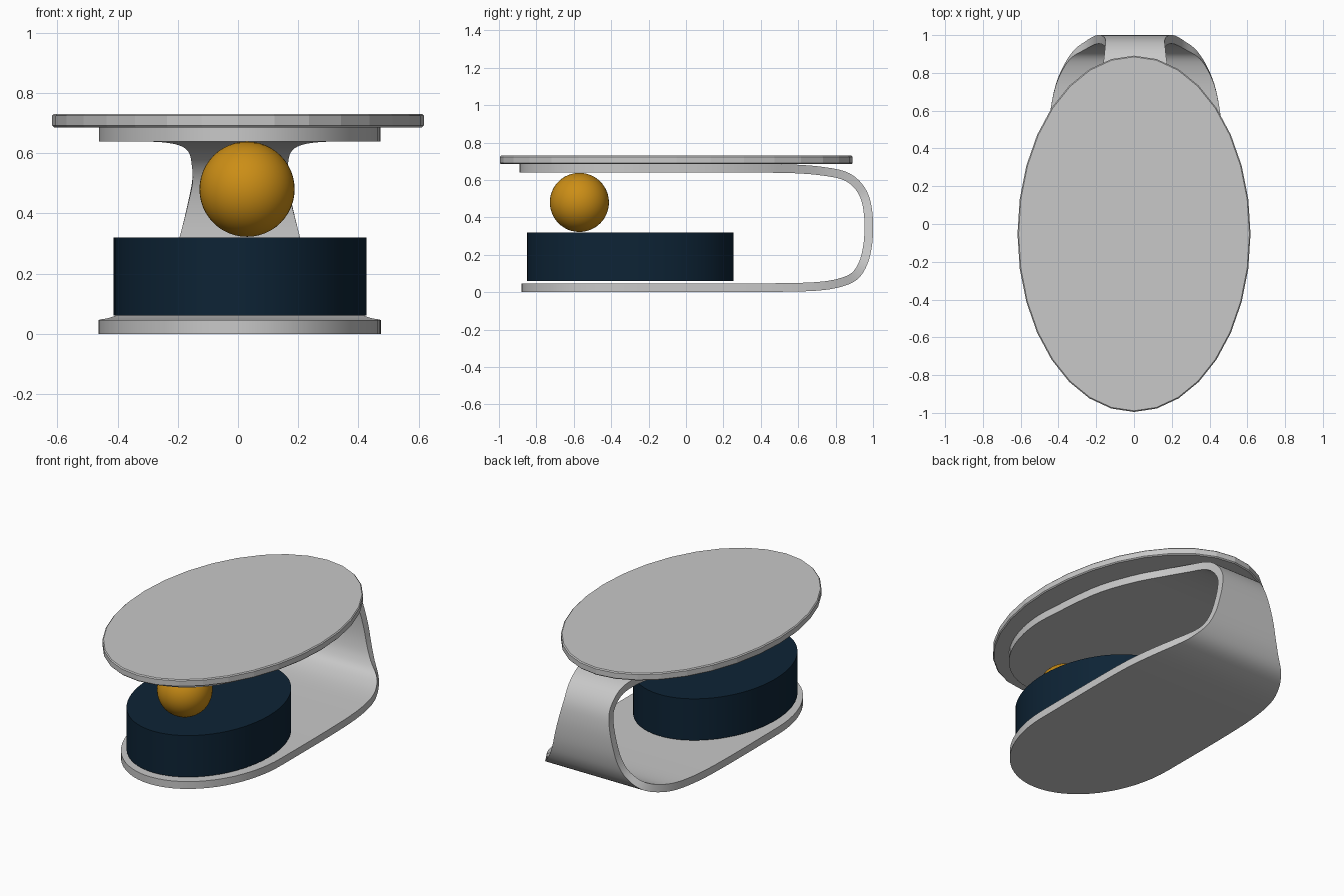
import bpy, bmesh, math
from mathutils import Vector

if "Cube" in bpy.data.objects:
    bpy.data.objects.remove(bpy.data.objects["Cube"])


def material(name, rgb):
    m = bpy.data.materials.new(name)
    m.diffuse_color = (*rgb, 1)
    m.use_nodes = True
    m.node_tree.nodes["Principled BSDF"].inputs["Base Color"].default_value = m.diffuse_color
    return m


GREY = material("light grey", (0.58, 0.58, 0.58))
NAVY = material("navy", (0.004, 0.017, 0.036))
GOLD = material("amber", (0.60, 0.27, 0.008))


def finish(obj, name, mat, angle=30):
    obj.name = name
    obj.data.materials.append(mat)
    bpy.ops.object.select_all(action='DESELECT')
    obj.select_set(True)
    bpy.context.view_layer.objects.active = obj
    if angle:
        bpy.ops.object.shade_smooth_by_angle(angle=math.radians(angle))
    return obj


def elliptic_disc(name, mat, sides, centre, half, angle):
    bpy.ops.mesh.primitive_cylinder_add(vertices=sides, radius=1, depth=2, location=centre)
    obj = bpy.context.object
    obj.scale = half
    bpy.ops.object.transform_apply(location=False, rotation=False, scale=True)
    return finish(obj, name, mat, angle)


# Top cover: faceted oval disc with a small bevelled rim
cover = elliptic_disc("top_cover", GREY, 32, (0, -0.052, 0.7075), (0.617, 0.943, 0.0225), 0)
bev = cover.modifiers.new("rim", 'BEVEL')
bev.width = 0.006
bev.segments = 1
bev.limit_method = 'ANGLE'
bev.angle_limit = math.radians(40)

# Oval block and ball
elliptic_disc("oval_block", NAVY, 64, (0.006, -0.297, 0.19), (0.42, 0.552, 0.13), 30)
bpy.ops.mesh.primitive_uv_sphere_add(segments=48, ring_count=24, radius=0.158,
                                     location=(0.03, -0.57, 0.48))
finish(bpy.context.object, "ball", GOLD)

# Folded strip: path points as (half width, y, z), bottom plate -> back bend -> upper plate
path = [Vector(p) for p in (
    (.467, -.25, .023), (.468, .2, .023), (.46, .5, .025), (.43, .7, .031),
    (.385, .82, .05), (.33, .9, .085), (.265, .945, .15), (.225, .968, .23),
    (.2, .977, .32), (.175, .974, .42), (.157, .955, .51), (.16, .91, .58),
    (.17, .84, .625), (.2, .72, .648), (.26, .58, .659), (.35, .4, .662),
    (.43, .15, .662), (.467, -.25, .662))]


def spline(pts, n):
    out = []
    for i in range(len(pts) - 1):
        a, b = pts[max(i - 1, 0)], pts[i]
        c, d = pts[i + 1], pts[min(i + 2, len(pts) - 1)]
        for k in range(n):
            t = k / n
            out.append(0.5 * (2 * b + (c - a) * t + (2 * a - 5 * b + 4 * c - d) * t * t
                              + (3 * b - a - 3 * c + d) * t ** 3))
    return out + [pts[-1]]


def round_end(z, front):
    # half-ellipse nose, from the tip towards the widest point
    rows = []
    for k in range(1, 16):
        a = math.pi / 2 * k / 16
        rows.append(Vector((.467 * math.sin(a), -.25 + (front + .25) * math.cos(a), z)))
    return rows


rows = round_end(.023, -.88) + spline(path, 4) + round_end(.662, -.89)[::-1]
bm = bmesh.new()
pairs = [[bm.verts.new((.006 + s * r.x, r.y, r.z)) for s in (-1, 1)] for r in rows]
for (a, b), (c, d) in zip(pairs, pairs[1:]):
    bm.faces.new((a, b, d, c))
for tip, pair in ((-.88, pairs[0]), (-.89, pairs[-1])):
    v = bm.verts.new((.006, tip, pair[0].co.z))
    bm.faces.new((v, pair[1], pair[0]) if pair is pairs[0] else (v, pair[0], pair[1]))
bmesh.ops.recalc_face_normals(bm, faces=bm.faces)
mesh = bpy.data.meshes.new("folded_strip")
bm.to_mesh(mesh)
bm.free()
strip = bpy.data.objects.new("folded_strip", mesh)
bpy.context.collection.objects.link(strip)
bpy.context.view_layer.objects.active = strip
strip.select_set(True)
sol = strip.modifiers.new("thickness", 'SOLIDIFY')
sol.thickness = 0.046
sol.offset = 0
bpy.ops.object.modifier_apply(modifier="thickness")
finish(strip, "folded_strip", GREY, 35)
